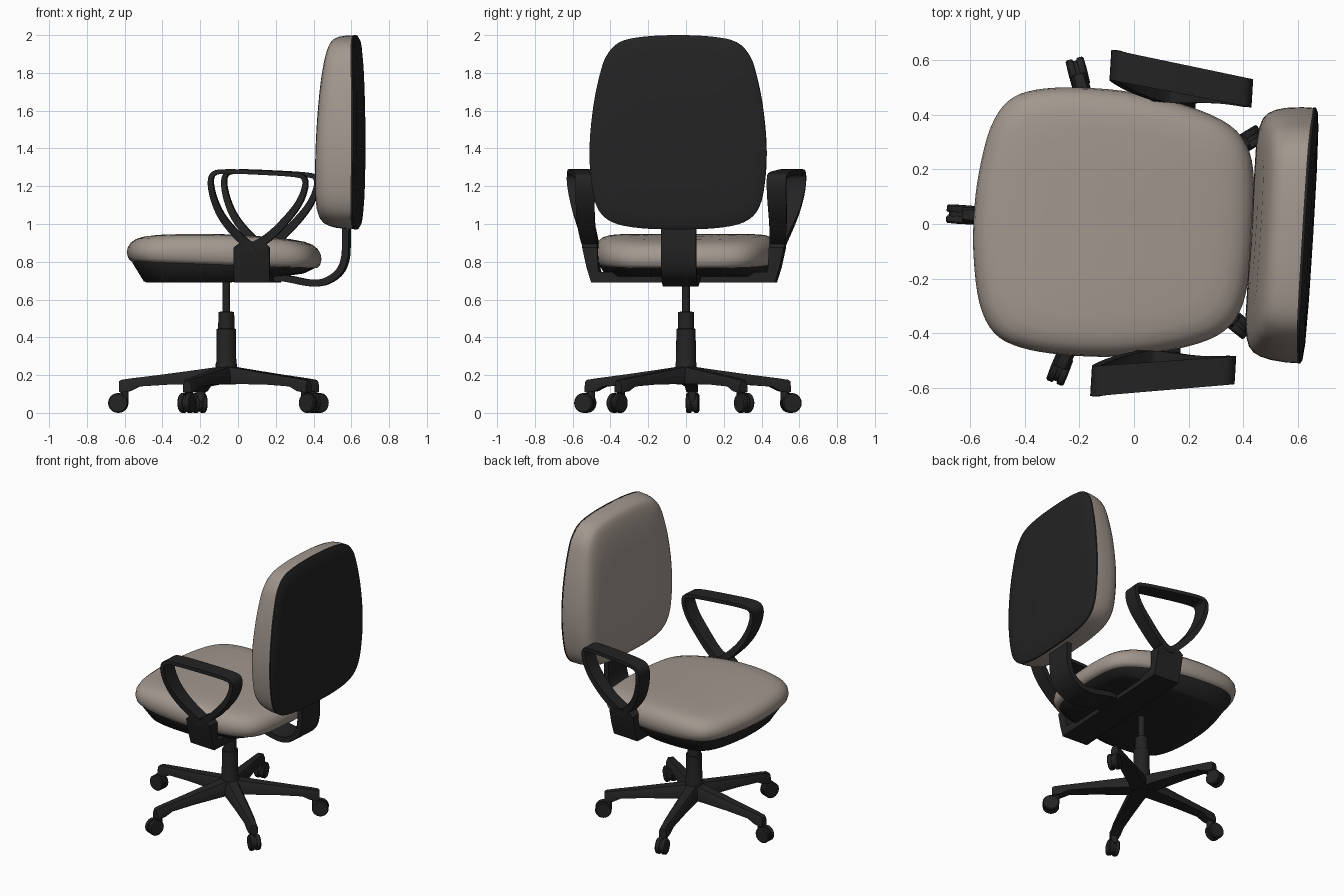
import bpy, bmesh, math
from mathutils import Matrix, Vector

if "Cube" in bpy.data.objects:
    bpy.data.objects.remove(bpy.data.objects["Cube"])

# Chair is built facing -x around its column, then turned slightly on the spot
PLACE = Matrix.Translation((-0.062, 0, 0)) @ Matrix.Rotation(math.radians(-3.5), 4, 'Z')


def material(name, col):
    m = bpy.data.materials.new(name)
    m.diffuse_color = (*col, 1)
    m.use_nodes = True
    m.node_tree.nodes["Principled BSDF"].inputs["Base Color"].default_value = m.diffuse_color
    return m


BEIGE = material("beige_fabric", (0.36, 0.31, 0.272))
BLACK = material("black_plastic", (0.017, 0.017, 0.017))


def finish(name, bm, mat, angle=40, xf=Matrix()):
    bmesh.ops.recalc_face_normals(bm, faces=bm.faces)
    me = bpy.data.meshes.new(name)
    bm.to_mesh(me)
    bm.free()
    me.materials.append(mat)
    me.polygons.foreach_set("use_smooth", [True] * len(me.polygons))
    me.set_sharp_from_angle(angle=math.radians(angle))
    ob = bpy.data.objects.new(name, me)
    bpy.context.collection.objects.link(ob)
    ob.matrix_world = PLACE @ xf
    return ob


def loft(name, rings, mat, loop=False, angle=40, xf=Matrix()):
    """Skin a list of point rings; cap the ends unless the rings form a loop."""
    bm = bmesh.new()
    vs = [[bm.verts.new(p) for p in r] for r in rings]
    n = len(vs[0])
    for a, b in zip(vs, vs[1:] + (vs[:1] if loop else [])):
        for i in range(n):
            j = (i + 1) % n
            bm.faces.new((a[i], a[j], b[j], b[i]))
    if not loop:
        bm.faces.new(vs[0])
        bm.faces.new(vs[-1])
    return finish(name, bm, mat, angle, xf)


def box(name, lo, hi, mat):
    ring = lambda z: [(lo[0], lo[1], z), (hi[0], lo[1], z), (hi[0], hi[1], z), (lo[0], hi[1], z)]
    return loft(name, [ring(lo[2]), ring(hi[2])], mat)


def turned(name, profile, mat, xf=Matrix(), n=24):
    """Lathe a (radius, height) profile about z."""
    return loft(name, [[(r * math.cos(2 * math.pi * i / n), r * math.sin(2 * math.pi * i / n), z)
                        for i in range(n)] for r, z in profile], mat, xf=xf)


def spline(pts, steps, closed=True):
    """Catmull-Rom curve through 2D points."""
    pts = [Vector(p) for p in pts]
    n, out = len(pts), []
    for i in range(n if closed else n - 1):
        if closed:
            a, b, c, d = (pts[(i + k) % n] for k in (-1, 0, 1, 2))
        else:
            a, b, c, d = (pts[min(max(i + k, 0), n - 1)] for k in (-1, 0, 1, 2))
        for s in range(steps):
            t = s / steps
            out.append(0.5 * (2 * b + (c - a) * t + (2 * a - 5 * b + 4 * c - d) * t * t
                              + (3 * b - a - 3 * c + d) * t ** 3))
    return out if closed else out + [pts[-1]]


# Seat outline, half then mirrored across y
half = [(-0.525, 0), (-0.517, 0.15), (-0.485, 0.32), (-0.425, 0.425), (-0.327, 0.472), (-0.168, 0.49),
        (0.033, 0.484), (0.236, 0.446), (0.39, 0.386), (0.467, 0.295), (0.495, 0.15), (0.50, 0)]
seat_line = spline(half + [(x, -y) for x, y in half[-2:0:-1]], 4)


def seat_base(x):
    return 0.782 - 0.036 * x


def seat_ring(s, h):
    ring = []
    for p in seat_line:
        x, y = p.x * s, p.y * s
        ring.append((x, y, seat_base(x) + h * (0.163 - 0.03 * (x / 0.5) ** 2)))
    return ring


def pan_ring(s, k):
    # k = 0 at the underside, 1 at the cushion; underside rises to the rear
    ring = []
    for p in seat_line:
        x, y = p.x * s, p.y * s
        low = 0.69 + 0.05 * max(0, min(1, x / 0.42))
        ring.append((x, y, low + (seat_base(x) + 0.01 - low) * k))
    return ring


loft("seat_cushion", [seat_ring(s, h) for s, h in (
    (0.9, 0), (0.955, 0.02), (0.985, 0.14), (1, 0.36), (0.99, 0.58), (0.96, 0.76), (0.91, 0.89),
    (0.83, 0.965), (0.7, 0.995), (0.4, 1.0), (0.05, 1.0))], BEIGE, angle=60)
loft("seat_pan", [pan_ring(s, k) for s, k in (
    (0.05, 0), (0.5, 0), (0.8, 0), (0.83, 0.06), (0.94, 0.85), (0.945, 1))], BLACK)

# Backrest outline in (y, z)
bhalf = [(0, 0.972), (0.2, 0.978), (0.35, 1.01), (0.43, 1.09), (0.463, 1.25), (0.468, 1.43), (0.448, 1.63),
         (0.415, 1.79), (0.38, 1.89), (0.31, 1.963), (0.18, 1.992), (0, 2.0)]
back_line = spline(bhalf + [(-y, z) for y, z in bhalf[-2:0:-1]], 4)


def back_ring(s, x, lean=0.0, bow=0.0):
    ring = []
    for p in back_line:
        y, z = p.x * s, 1.45 + (p.y - 1.45) * s
        dx = lean * max(0, (z - 1.2) / 0.75) ** 2 - bow * ((z - 1.45) / 0.55) ** 2
        ring.append((x + dx, y, z))
    return ring


loft("backrest_cushion", [back_ring(s, x, l, b) for s, x, l, b in (
    (0.98, 0.694, 0, 0.012), (0.998, 0.692, 0, 0.012), (0.998, 0.65, 0, 0.006), (0.985, 0.59, 0.01, 0),
    (0.965, 0.553, 0.02, 0), (0.935, 0.525, 0.035, 0), (0.89, 0.507, 0.045, 0), (0.82, 0.496, 0.05, 0),
    (0.7, 0.49, 0.05, 0), (0.4, 0.489, 0.05, 0), (0.05, 0.489, 0.05, 0))], BEIGE, angle=60)
loft("backrest_shell", [back_ring(s, x, 0, 0.012) for s, x in (
    (0.9, 0.688), (1.0, 0.69), (1.0, 0.7), (0.97, 0.708), (0.85, 0.714), (0.5, 0.718), (0.05, 0.719))], BLACK)

# Curved strap joining the seat to the backrest
path = spline([(0.22, 0.73), (0.34, 0.708), (0.45, 0.688), (0.53, 0.697), (0.60, 0.745), (0.632, 0.82),
               (0.637, 0.93), (0.637, 1.06)], 5, closed=False)
rings = []
for i, p in enumerate(path):
    t = (path[min(i + 1, len(path) - 1)] - path[max(i - 1, 0)]).normalized()
    n = Vector((-t.y, t.x)) * 0.018
    rings.append([(q.x, y, q.y) for q, y in ((p + n, 0.093), (p + n, -0.093), (p - n, -0.093), (p - n, 0.093))])
loft("back_strap", rings, BLACK)

# Crossbar and tilt mechanism under the seat
box("arm_crossbar", (0.07, -0.47, 0.69), (0.26, 0.47, 0.745), BLACK)
box("tilt_mechanism", (-0.05, -0.09, 0.695), (0.3, 0.09, 0.76), BLACK)

# Armrests: tapered strap loop on a flared foot
loop_line = spline([(-0.06, 1.225), (-0.035, 1.278), (0.04, 1.29), (0.22, 1.284), (0.40, 1.272), (0.455, 1.25),
                    (0.463, 1.19), (0.43, 1.1), (0.36, 1.005), (0.265, 0.91), (0.165, 0.86), (0.08, 0.92),
                    (0.0, 1.02), (-0.045, 1.125)], 4)
for side, word in ((1, "left"), (-1, "right")):
    rings = []
    for i, p in enumerate(loop_line):
        t = (loop_line[(i + 1) % len(loop_line)] - loop_line[i - 1]).normalized()
        n = Vector((-t.y, t.x))
        if n.dot(Vector((0.2, 1.12)) - p) < 0:
            n = -n
        u = max(0, min(1, (p.y - 0.88) / 0.4))
        q = p + n * (0.046 - 0.022 * u)
        f, toe = 1 - (1 - u) ** 2, 0.146 * (p.x + 0.06)
        out = side * (0.535 + f * (0.636 - toe - 0.535))
        inn = side * (0.455 + f * (0.525 - 0.9 * toe - 0.455))
        rings.append([(p.x, out, p.y), (q.x, out, q.y), (q.x, inn, q.y), (p.x, inn, p.y)])
    loft("armrest_loop_" + word, rings, BLACK, loop=True)
    foot = lambda z, x0, x1, a, b: [(x0, side * a, z), (x1, side * a, z), (x1, side * b, z), (x0, side * b, z)]
    loft("armrest_foot_" + word, [foot(0.69, 0.07, 0.26, 0.43, 0.487), foot(0.77, 0.07, 0.26, 0.45, 0.512),
                                  foot(0.875, 0.07, 0.26, 0.455, 0.535),
                                  foot(0.905, 0.11, 0.23, 0.457, 0.538)], BLACK)

# Gas column
turned("column", [(0.05, 0.15), (0.058, 0.17), (0.056, 0.26), (0.053, 0.27), (0.051, 0.445), (0.043, 0.446),
                  (0.042, 0.535), (0.021, 0.536), (0.021, 0.72)], BLACK)

# Five-star base with twin-wheel casters
for k in range(5):
    spin = Matrix.Rotation(math.pi + k * math.tau / 5, 4, 'Z')
    leg = [[(r, y, z) for y, z in ((-w, lo), (-w, lo + 0.55 * (hi - lo)), (-0.6 * w, hi),
                                   (0.6 * w, hi), (w, lo + 0.55 * (hi - lo)), (w, lo))]
           for r, w, hi, lo in ((0, 0.055, 0.25, 0.152), (0.1, 0.05, 0.235, 0.153), (0.3, 0.042, 0.208, 0.15),
                                (0.46, 0.034, 0.188, 0.14), (0.51, 0.031, 0.182, 0.115), (0.555, 0.029, 0.175, 0.108),
                                (0.567, 0.024, 0.168, 0.11))]
    loft(f"base_leg_{k + 1}", leg, BLACK, xf=spin)
    turned(f"caster_stem_{k + 1}", [(0.022, 0.06), (0.022, 0.14)], BLACK,
           spin @ Matrix.Translation((0.54, 0, 0)), 12)
    axle = spin @ Matrix.Translation((0.573, 0, 0.0525)) @ Matrix.Rotation(math.pi / 2, 4, 'X')
    turned(f"caster_hood_{k + 1}", [(0.044, -0.009), (0.044, 0.009)], BLACK, axle)
    for s, word in ((1, "a"), (-1, "b")):
        turned(f"caster_wheel_{k + 1}{word}", [(0.05, s * 0.007), (0.0525, s * 0.01), (0.0525, s * 0.028),
                                               (0.047, s * 0.034), (0.01, s * 0.035)], BLACK, axle)
